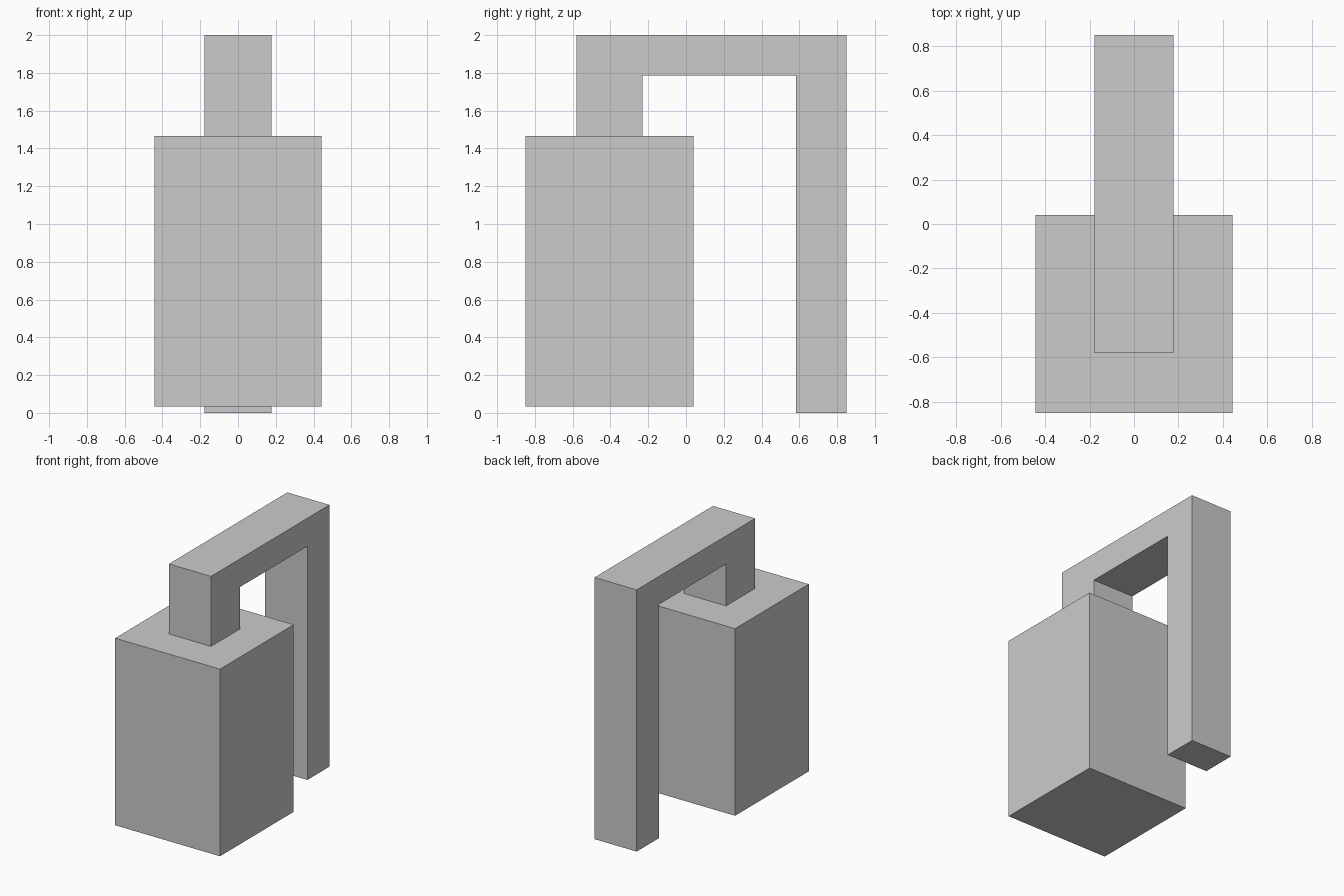
import bpy
import bmesh

cube = bpy.data.objects.get("Cube")
if cube:
    bpy.data.objects.remove(cube, do_unlink=True)

# Single plain grey
grey = bpy.data.materials.new("light_grey")
grey.use_nodes = True
colour = (0.6, 0.6, 0.6, 1)
grey.diffuse_color = colour
grey.node_tree.nodes["Principled BSDF"].inputs["Base Color"].default_value = colour


def extrude_profile(name, profile, half_width):
    """Extrude a side profile of (y, z) points symmetrically along x."""
    bm = bmesh.new()
    face = bm.faces.new([bm.verts.new((-half_width, y, z)) for y, z in profile])
    result = bmesh.ops.extrude_face_region(bm, geom=[face])
    moved = [v for v in result["geom"] if isinstance(v, bmesh.types.BMVert)]
    bmesh.ops.translate(bm, verts=moved, vec=(2 * half_width, 0, 0))
    bmesh.ops.recalc_face_normals(bm, faces=bm.faces)
    mesh = bpy.data.meshes.new(name)
    bm.to_mesh(mesh)
    bm.free()
    mesh.materials.append(grey)
    obj = bpy.data.objects.new(name, mesh)
    bpy.context.collection.objects.link(obj)
    return obj


# Large block hanging just above the ground
block_top = 1.465
extrude_profile("hanging_block",
                [(-0.85, 0.035), (0.04, 0.035), (0.04, block_top), (-0.85, block_top)],
                0.443)

# Rear post, top beam and short neck in one bracket
extrude_profile("bracket",
                [(0.85, 0), (0.85, 2), (-0.58, 2), (-0.58, block_top),
                 (-0.23, block_top), (-0.23, 1.785), (0.583, 1.785), (0.583, 0)],
                0.178)
